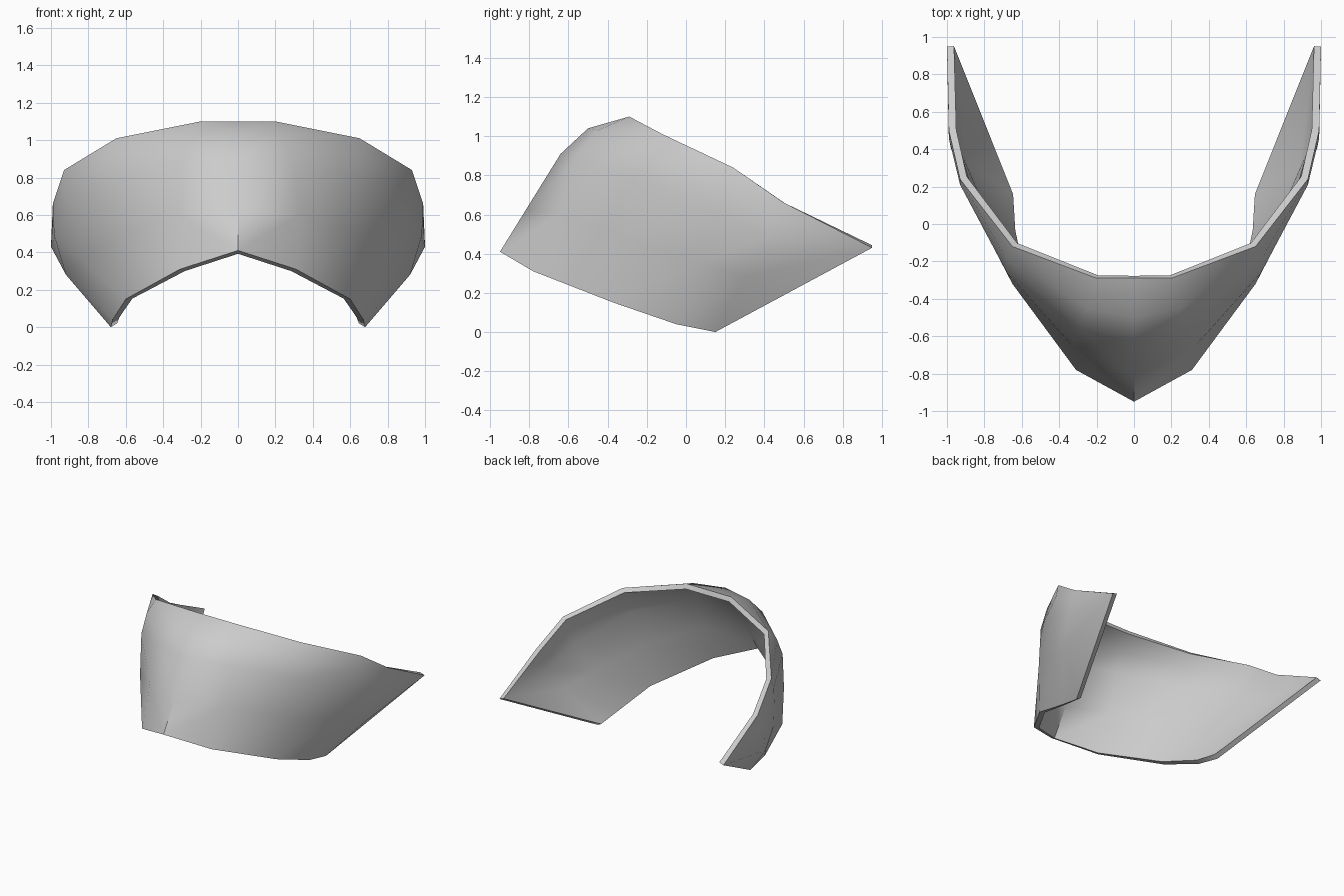
import bpy
import bmesh
import math
from mathutils import Vector

default_cube = bpy.data.objects.get("Cube")
if default_cube:
    bpy.data.objects.remove(default_cube, do_unlink=True)


def make_material(name, colour):
    material = bpy.data.materials.new(name)
    material.use_nodes = True
    material.diffuse_color = colour
    shader = material.node_tree.nodes["Principled BSDF"]
    shader.inputs["Base Color"].default_value = colour
    shader.inputs["Roughness"].default_value = 0.6
    return material


# Ribs of the left half, from the centre ridge to the rear corner,
# each running from the lower edge up to the upper rim
ribs = [
    [(0, -.95, .41), (0, -.82, .62), (0, -.64, .91), (0, -.5, 1.04), (0, -.29, 1.1)],
    [(.31, -.78, .31), (.33, -.65, .6), (.29, -.56, .9), (.25, -.45, 1.03), (.2, -.29, 1.1)],
    [(.6, -.37, .15), (.65, -.32, .48), (.68, -.26, .78), (.68, -.19, .92), (.65, -.12, 1.01)],
    [(.67, -.05, .04), (.83, .07, .36), (.9, .16, .62), (.93, .21, .75), (.93, .24, .84)],
    [(.68, .15, 0), (.92, .3, .28), (.98, .41, .48), (.99, .46, .58), (.99, .5, .66)],
]
rear_tip = Vector((1, .95, .43))


def build_half_shell(mesh):
    """Skin the ribs with quads and close the side with a fan to the tip."""
    bm = bmesh.new()
    grid = [[bm.verts.new(point) for point in rib] for rib in ribs]
    tip = bm.verts.new(rear_tip)
    for near, far in zip(grid, grid[1:]):
        for row in range(len(near) - 1):
            bm.faces.new((near[row], far[row], far[row + 1], near[row + 1]))
    last = grid[-1]
    for low, high in zip(last, last[1:]):
        bm.faces.new((low, tip, high))
    bm.to_mesh(mesh)
    bm.free()


# Curved visor shell
mesh = bpy.data.meshes.new("visor_shell")
build_half_shell(mesh)
visor = bpy.data.objects.new("visor_shell", mesh)
bpy.context.collection.objects.link(visor)
mesh.materials.append(make_material("plain grey", (.6, .6, .6, 1)))

# Mirror to the right side, then thicken inwards
mirror = visor.modifiers.new("Mirror", "MIRROR")
mirror.use_clip = True
solid = visor.modifiers.new("Thickness", "SOLIDIFY")
solid.thickness = 0.04
solid.offset = -1

bpy.ops.object.select_all(action="DESELECT")
visor.select_set(True)
bpy.context.view_layer.objects.active = visor
for modifier in list(visor.modifiers):
    bpy.ops.object.modifier_apply(modifier=modifier.name)

# Smooth surfaces with a crisp rim
bpy.ops.object.shade_smooth_by_angle(angle=math.radians(55))
